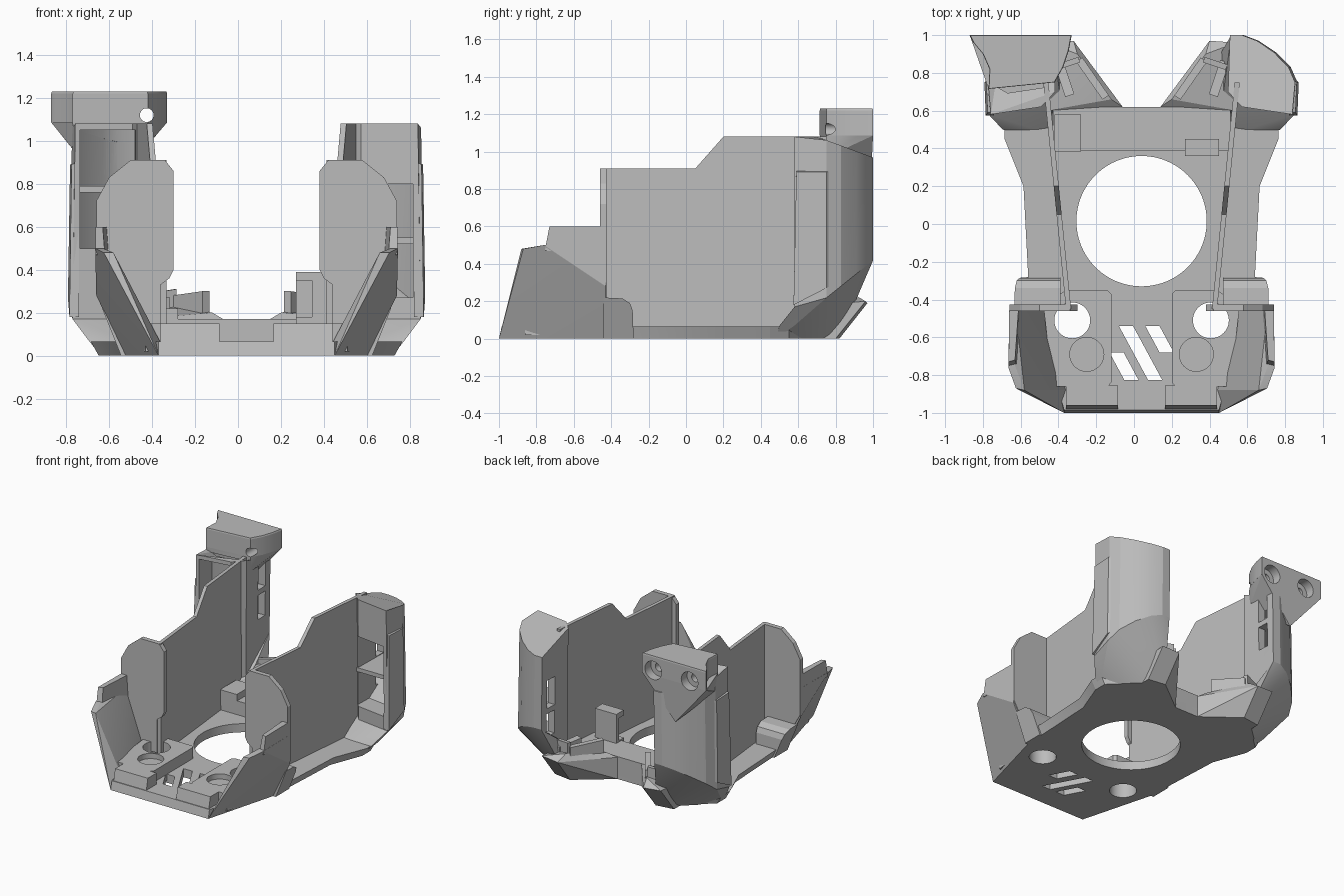
import bpy, bmesh, math
from mathutils import Vector

old = bpy.data.objects.get("Cube")
if old:
    bpy.data.objects.remove(old, do_unlink=True)

CX = 0.04  # symmetry line of the tray
grey = bpy.data.materials.new("matte_grey")
grey.use_nodes = True
grey.diffuse_color = (0.5, 0.5, 0.5, 1)
grey.node_tree.nodes["Principled BSDF"].inputs["Base Color"].default_value = (0.5, 0.5, 0.5, 1)


def finish(name, bm):
    bmesh.ops.recalc_face_normals(bm, faces=bm.faces)
    mesh = bpy.data.meshes.new(name)
    bm.to_mesh(mesh)
    bm.free()
    mesh.materials.append(grey)
    obj = bpy.data.objects.new(name, mesh)
    bpy.context.collection.objects.link(obj)
    return obj


def loft(name, low, high):
    """Solid between two matching rings of points."""
    bm = bmesh.new()
    a = [bm.verts.new(p) for p in low]
    b = [bm.verts.new(p) for p in high]
    bm.faces.new(a)
    bm.faces.new(b)
    for i in range(len(a)):
        j = (i + 1) % len(a)
        bm.faces.new((a[i], a[j], b[j], b[i]))
    return finish(name, bm)


def prism(name, plan, z0, z1):
    return loft(name, [(x, y, z0) for x, y in plan], [(x, y, z1) for x, y in plan])


def hull(name, points):
    bm = bmesh.new()
    for p in points:
        bm.verts.new(p)
    res = bmesh.ops.convex_hull(bm, input=bm.verts)
    bmesh.ops.delete(bm, geom=[v for v in set(res["geom_interior"]) if isinstance(v, bmesh.types.BMVert)], context='VERTS')
    bmesh.ops.dissolve_limit(bm, angle_limit=0.02, verts=bm.verts, edges=bm.edges)
    return finish(name, bm)


def box(name, x0, x1, y0, y1, z0, z1):
    return prism(name, [(x0, y0), (x1, y0), (x1, y1), (x0, y1)], z0, z1)


def cylinder(name, center, r, depth, axis='Z', sides=48):
    bm = bmesh.new()
    bmesh.ops.create_cone(bm, cap_ends=True, segments=sides, radius1=r, radius2=r, depth=depth)
    if axis == 'Y':
        bmesh.ops.rotate(bm, verts=bm.verts, matrix=Vector((0, 0, 1)).rotation_difference(Vector((0, 1, 0))).to_matrix())
    bmesh.ops.translate(bm, verts=bm.verts, vec=center)
    return finish(name, bm)


def cut(obj, *cutters):
    """Subtract the cutters and remove them."""
    for c in cutters:
        c.hide_render = True
        m = obj.modifiers.new("cut", 'BOOLEAN')
        m.operation, m.solver, m.object = 'DIFFERENCE', 'EXACT', c
        dg = bpy.context.evaluated_depsgraph_get()
        dg.update()
        mesh = bpy.data.meshes.new_from_object(obj.evaluated_get(dg))
        obj.modifiers.clear()
        obj.data = mesh
        bpy.data.objects.remove(c, do_unlink=True)
    return obj


def side_plan(s, plan):
    return [(CX + s * h, y) for h, y in plan]


def side_points(s, pts):
    return [(CX + s * h, y, z) for h, y, z in pts]


# Base plate with fan opening, cable holes and slanted slots
half = [(.41, -1), (.565, -.43), (.60, -.28), (.625, .2), (.725, .45), (.725, .55), (.62, .64), (.10, .62)]
plan = side_plan(1, half) + side_plan(-1, half)[::-1]
base = loft("base_plate", [(CX + (x - CX) * (1 if y < -.4 else .95), y, 0) for x, y in plan],
            [(x, max(y, -.985), .065) for x, y in plan])
cut(base, cylinder("c", (CX, .015, 0), .345, 1, sides=96))
for x0, y0, y1 in [(-.08, -.54, -.825), (.06, -.54, -.68), (-.13, -.68, -.825)]:
    dx = (y0 - y1) * .54
    cut(base, prism("c", [(x0, y0), (x0 + .075, y0), (x0 + .075 + dx, y1), (x0 + dx, y1)], -.1, .2))

# Rear cross bar, its corner block and post
box("rear_cross_bar", CX - .47, CX + .47, .39, .62, .03, .17)
box("corner_block", -.42, -.28, .385, .58, .1, .22)
cut(box("cable_post", .27, .45, .36, .45, .1, .39), box("c", .26, .345, .33, .42, .18, .35))

# Outline of the rear column, of the hollow inside it and of its slots
column_plan = [(.465, .70), (.54, .62), (.81, .58), (.825, .75), (.79, .83), (.71, .91), (.62, .97), (.54, 1.0), (.475, 1.0)]
pocket_plan = [(.515, .5), (.775, .5), (.775, .74), (.67, .88), (.60, .93), (.525, .96)]
slot_plan = [(.4, .85), (.56, .85), (.56, .94), (.4, .94)]

for s, label in ((1, "left_"), (-1, "right_")):
    # Raised pedestal with a through hole and a shallow recess
    ped = prism(label + "pedestal", side_plan(s, [(.16, -.84), (.18, -.86), (.47, -.86), (.52, -.43),
                                                  (.40, -.35), (.18, -.35), (.16, -.37)]), .02, .15)
    hole = (CX + s * .367, -.51, 0)
    cut(ped, cylinder("c", hole, .095, 1), cylinder("c", (CX + s * .29, -.69, .15), .09, .08))
    cut(base, cylinder("c", hole, .095, 1))

    # Raised front lip beside the centre notch
    hull(label + "front_lip", side_points(s, [(h, y, z) for h in (.125, .40)
                                              for y, z in ((-.982, .05), (-.96, .15), (-.855, .15), (-.855, .05))]))

    # Flared front corner wall, leaning out from a straight foot, with a higher step behind
    hull(label + "front_corner", side_points(s, [
        (.41, -1, 0), (.40, -.88, .06), (.51, -.43, .06), (.51, -.43, 0), (.565, -.43, 0), (.70, -.43, .28),
        (.62, -.88, .48), (.665, -.87, .48), (.67, -.75, .5), (.705, -.76, .5), (.67, -.43, .5), (.70, -.43, .5)]))
    hull(label + "corner_step", side_points(s, [
        (.66, -.745, .47), (.703, -.755, .47), (.67, -.72, .6), (.704, -.73, .6),
        (.64, -.43, .45), (.65, -.43, .6), (.70, -.43, .6), (.70, -.43, .45)]))

    # Upright front fin
    fin = [(.40, .08), (.40, .33), (.36, .36), (.34, .40), (.34, .86), (.38, .91), (.54, .91), (.64, .83), (.70, .72), (.70, .30), (.57, .07)]
    loft(label + "front_fin", side_points(s, [(h, -.46, z) for h, z in fin]),
         side_points(s, [(h, -.425, z) for h, z in fin]))

    # Rounded block behind the fin, leaning out with the corner wall
    blk = [(-.44, 0), (-.44, .22), (-.34, .215), (-.30, .19), (-.285, .15), (-.28, 0)]
    loft(label + "rounded_block", side_points(s, [(.43, y, z) for y, z in blk]),
         side_points(s, [(.585 + .4 * z, y, z) for y, z in blk]))

    # Thin side wall, splayed toward the back, with a raised rear half
    prof = [(-.45, .05), (-.45, .91), (.05, .91), (.2, 1.08), (.75, 1.08), (.75, .05)]
    loft(label + "side_wall", side_points(s, [(.418 + .10 * y, y, z) for y, z in prof]),
         side_points(s, [(.445 + .10 * y, y, z) for y, z in prof]))

    # Hollow rear column: sloping top, tapered underside
    under = [(h, y, .17 + max(0, y - .69) * .8) for h, y in column_plan]
    top = [(h * .985, y, 1.08 - max(0, y - .7) * .37) for h, y in column_plan]
    col = loft(label + "rear_column", side_points(s, under), side_points(s, top))
    z0, z1 = (.27, .80) if s > 0 else (.50, 1.05)
    mid = (z0 + z1) / 2
    cut(col, prism("c", side_plan(s, pocket_plan), z0, z1),
        prism("c", side_plan(s, slot_plan), z0 + .07, mid - .02),
        prism("c", side_plan(s, slot_plan), mid + .02, z1 - .03))
    # Divider inside the hollow
    prism(label + "divider", side_plan(s, [(.5, .64), (.79, .64), (.785, .74), (.68, .88), (.5, .95)]), mid - .015, mid + .015)
    # Outer shoulder skin
    loft(label + "shoulder_skin",
         side_points(s, [(.78, .575, .18), (.825, .575, .18), (.832, .75, .27), (.78, .8, .3)]),
         side_points(s, [(.78, .59, .905), (.815, .59, .89), (.822, .75, .89), (.78, .79, .905)]))
    hull(label + "column_foot", side_points(s, under + [
        (.40, .45, 0), (.68, .48, 0), (.60, .64, 0), (.46, .77, 0), (.37, .82, 0), (.735, .5, .07), (.735, .58, .07)]))

    # Diagonal arm linking the foot with the cross bar
    hull(label + "rear_arm", side_points(s, [
        (.10, .62, 0), (.36, .82, 0), (.5, .8, 0), (.5, .55, 0), (.10, .62, .165), (.16, .66, .2),
        (.36, .97, .19), (.5, .96, .2), (.5, .6, .17), (.34, .9, .235), (.28, .62, .17)]))

    # Angled clip on the arm: two rails, a stop and a sloped bed
    def rail(name, a, b, w, z0, z1):
        n = (b - a).normalized()
        n = Vector((-n.y, n.x)) * w
        ring = side_plan(s, [a + n, b + n, b - n, a - n])
        loft(label + name, [(x, y, z0) for x, y in ring],
             [(x, y, z) for (x, y), z in zip(ring, (z1, z1 - .02, z1 - .02, z1))])
    rail("clip_outer_rail", Vector((.19, .67)), Vector((.33, .87)), .02, .14, .30)
    rail("clip_inner_rail", Vector((.38, .68)), Vector((.44, .86)), .025, .14, .27)
    rail("clip_end", Vector((.33, .87)), Vector((.45, .83)), .015, .14, .31)

# Mounting head on top of the right column
head_plan = [(-.87, 1), (-.33, 1), (-.345, .92), (-.375, .83), (-.42, .75), (-.77, .715), (-.765, .82), (-.80, .9), (-.85, .96)]
head = prism("mount_head", head_plan, 1.085, 1.22)
cap = [(x * .985 - .009, .86 + (y - .86) * .985) for x, y in head_plan]
loft("head_cap", [(x, y, 1.22) for x, y in head_plan], [(x, y, 1.23) for x, y in cap])
neck = hull("head_neck", [(x, y, 1.086) for x, y in head_plan] + [
    (-.76, .73, .95), (-.43, .75, .97), (-.44, .97, 1.0), (-.76, .88, .97), (-.60, .985, .77), (-.68, .93, .85)])
cut(neck, prism("c", side_plan(-1, pocket_plan), .50, 1.05))

# Screw holes with counterbores in the rear of the head; the inner one runs through
for x, depth in ((-.425, .8), (-.73, .4)):
    for part in (head, neck):
        cut(part, cylinder("c", (x, 1.0, 1.12), .032, depth, 'Y', 32),
            cylinder("c", (x, 1.0, 1.12), .07, .14, 'Y', 32))

# Crisp edges with smooth round walls
for o in bpy.context.scene.objects:
    o.select_set(o.type == 'MESH')
    if o.type == 'MESH':
        bpy.context.view_layer.objects.active = o
bpy.ops.object.shade_smooth_by_angle(angle=math.radians(18))
